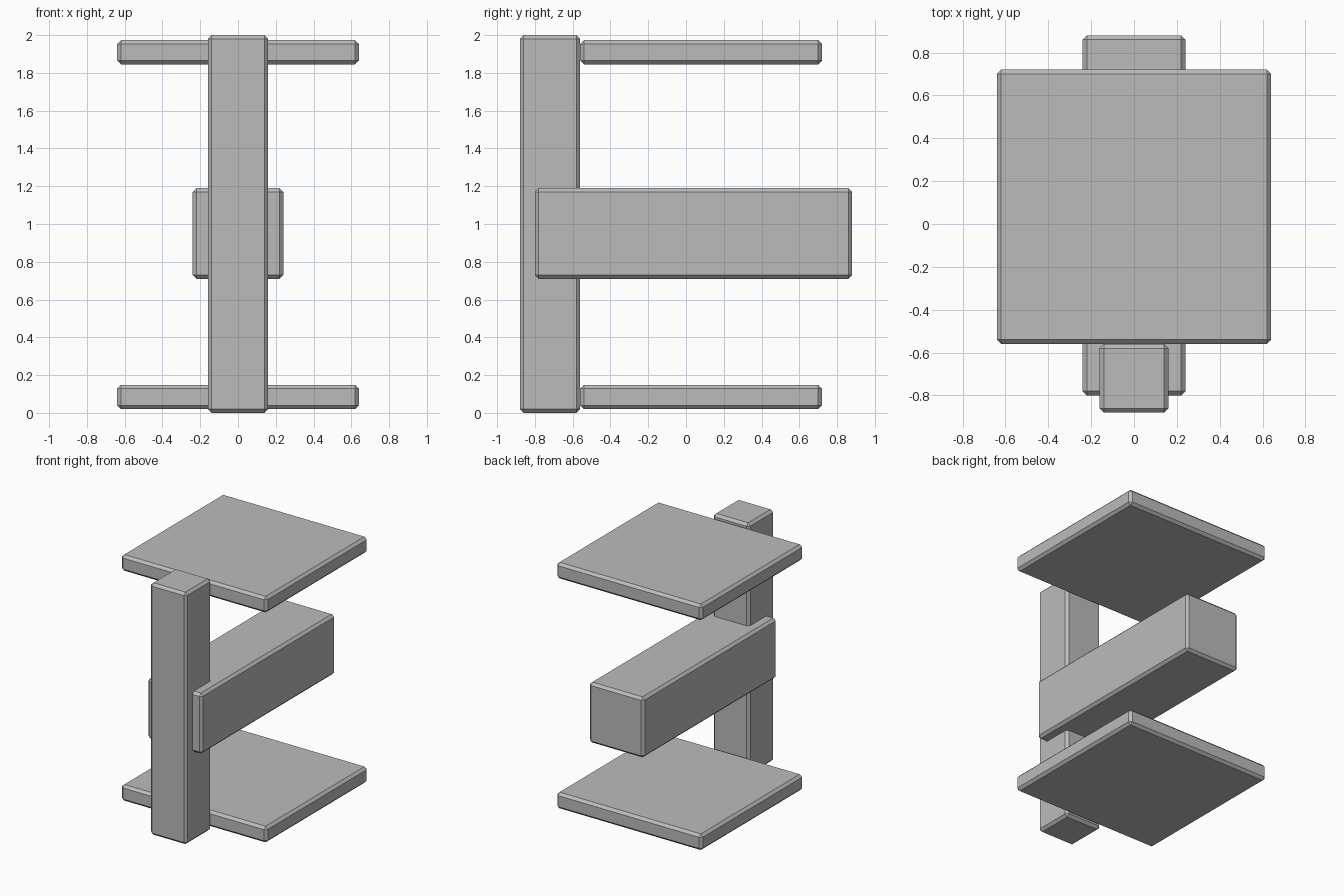
import bpy
import bmesh
from mathutils import Vector

cube = bpy.data.objects.get("Cube")
if cube:
    bpy.data.objects.remove(cube, do_unlink=True)

BEVEL = 0.02

grey = bpy.data.materials.new("plain grey")
grey.use_nodes = True
colour = (0.5, 0.5, 0.5, 1.0)
grey.diffuse_color = colour
grey.node_tree.nodes["Principled BSDF"].inputs["Base Color"].default_value = colour


def chamfered_box(name, half_width, y_range, z_range):
    """Box centred on x = 0, with a single flat chamfer on every edge."""
    low = Vector((-half_width, y_range[0], z_range[0]))
    high = Vector((half_width, y_range[1], z_range[1]))
    size, centre = high - low, (low + high) / 2
    bm = bmesh.new()
    bmesh.ops.create_cube(bm, size=1)
    bmesh.ops.scale(bm, vec=size, verts=bm.verts)
    bmesh.ops.bevel(bm, geom=bm.edges[:], offset=BEVEL, segments=1,
                    affect='EDGES')
    mesh = bpy.data.meshes.new(name)
    bm.to_mesh(mesh)
    bm.free()
    mesh.materials.append(grey)
    obj = bpy.data.objects.new(name, mesh)
    obj.location = centre
    bpy.context.collection.objects.link(obj)
    return obj


# Upright post at the front
chamfered_box("post", 0.16, (-0.88, -0.56), (0, 2))

# Thick arm running back through the post
chamfered_box("middle_arm", 0.24, (-0.80, 0.88), (0.71, 1.19))

# Matching square plates behind the post
for name, bottom in (("lower_plate", 0.02), ("upper_plate", 1.845)):
    chamfered_box(name, 0.64, (-0.56, 0.72), (bottom, bottom + 0.128))
